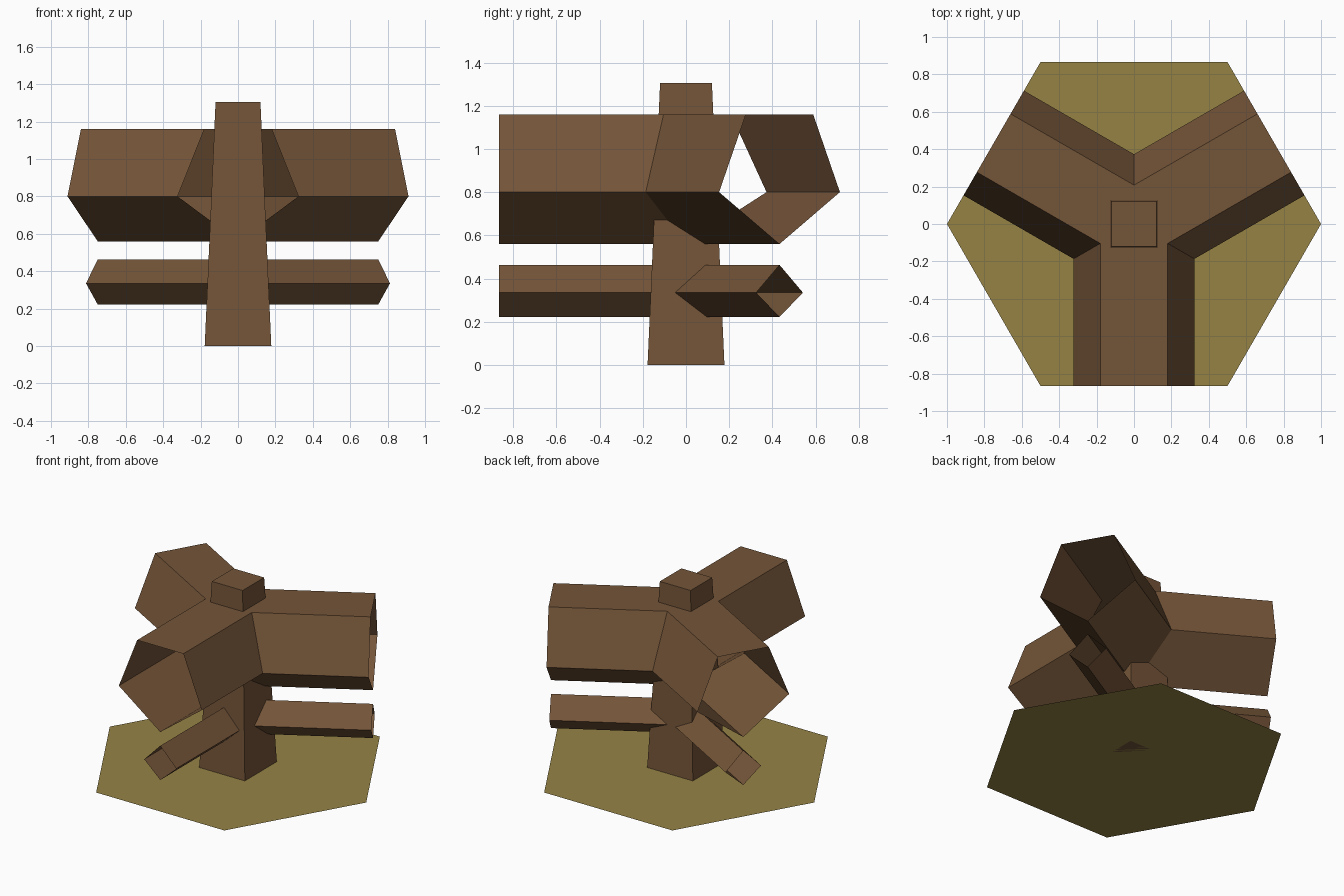
import bpy, bmesh, math
from mathutils import Vector

if "Cube" in bpy.data.objects:
    bpy.data.objects.remove(bpy.data.objects["Cube"])


def material(name, rgb):
    m = bpy.data.materials.new(name)
    m.diffuse_color = (*rgb, 1)
    m.use_nodes = True
    m.node_tree.nodes["Principled BSDF"].inputs["Base Color"].default_value = m.diffuse_color
    return m


wood = material("brown wood", (0.175, 0.090, 0.040))
soil = material("olive ground", (0.300, 0.226, 0.059))


def finish(name, bm, mat):
    bmesh.ops.remove_doubles(bm, verts=bm.verts, dist=1e-4)
    bmesh.ops.recalc_face_normals(bm, faces=bm.faces)
    me = bpy.data.meshes.new(name)
    bm.to_mesh(me)
    bm.free()
    me.materials.append(mat)
    ob = bpy.data.objects.new(name, me)
    bpy.context.collection.objects.link(ob)
    return ob


REACH = math.sqrt(3) / 2          # centre to hexagon edge
ARMS = [math.radians(a) for a in (-90, 30, 150)]


def three_way_rail(name, profile):
    """Hollow open-ended beams running to three hexagon edges, mitred at the centre.
    profile: (sideways offset, height) loop, with points on the centre line."""
    bm = bmesh.new()
    for a in ARMS:
        along = Vector((math.cos(a), math.sin(a), 0))
        side = Vector((-math.sin(a), math.cos(a), 0))

        def point(s, z, d):
            return bm.verts.new(side * s + along * d + Vector((0, 0, z)))
        rows = [(point(s, z, abs(s) / math.sqrt(3)), point(s, z, REACH))
                for s, z in profile]
        for (a0, a1), (b0, b1) in zip(rows, rows[1:] + rows[:1]):
            bm.faces.new((a0, a1, b1, b0))
    # merge the mitred joints and flat tops
    return finish(name, bm, wood)


# Hexagonal ground tile
bm = bmesh.new()
bm.faces.new([bm.verts.new((math.cos(i * math.pi / 3), math.sin(i * math.pi / 3), 0))
              for i in range(6)])
ground = finish("ground_tile", bm, soil)

# Tapered square post
bm = bmesh.new()
bmesh.ops.create_cube(bm, size=1)
for v in bm.verts:
    top = v.co.z > 0
    half = 0.12 if top else 0.178
    v.co = (math.copysign(half, v.co.x), math.copysign(half, v.co.y), 1.305 if top else 0)
finish("post", bm, wood)

# Large five-sided upper rail and small diamond lower rail
three_way_rail("upper_rail", [(0, 1.16), (0.18, 1.16), (0.323, 0.80),
                              (0, 0.56), (-0.323, 0.80), (-0.18, 1.16)])
three_way_rail("lower_rail", [(0, 0.463), (0.125, 0.335), (0, 0.222), (-0.125, 0.335)])
